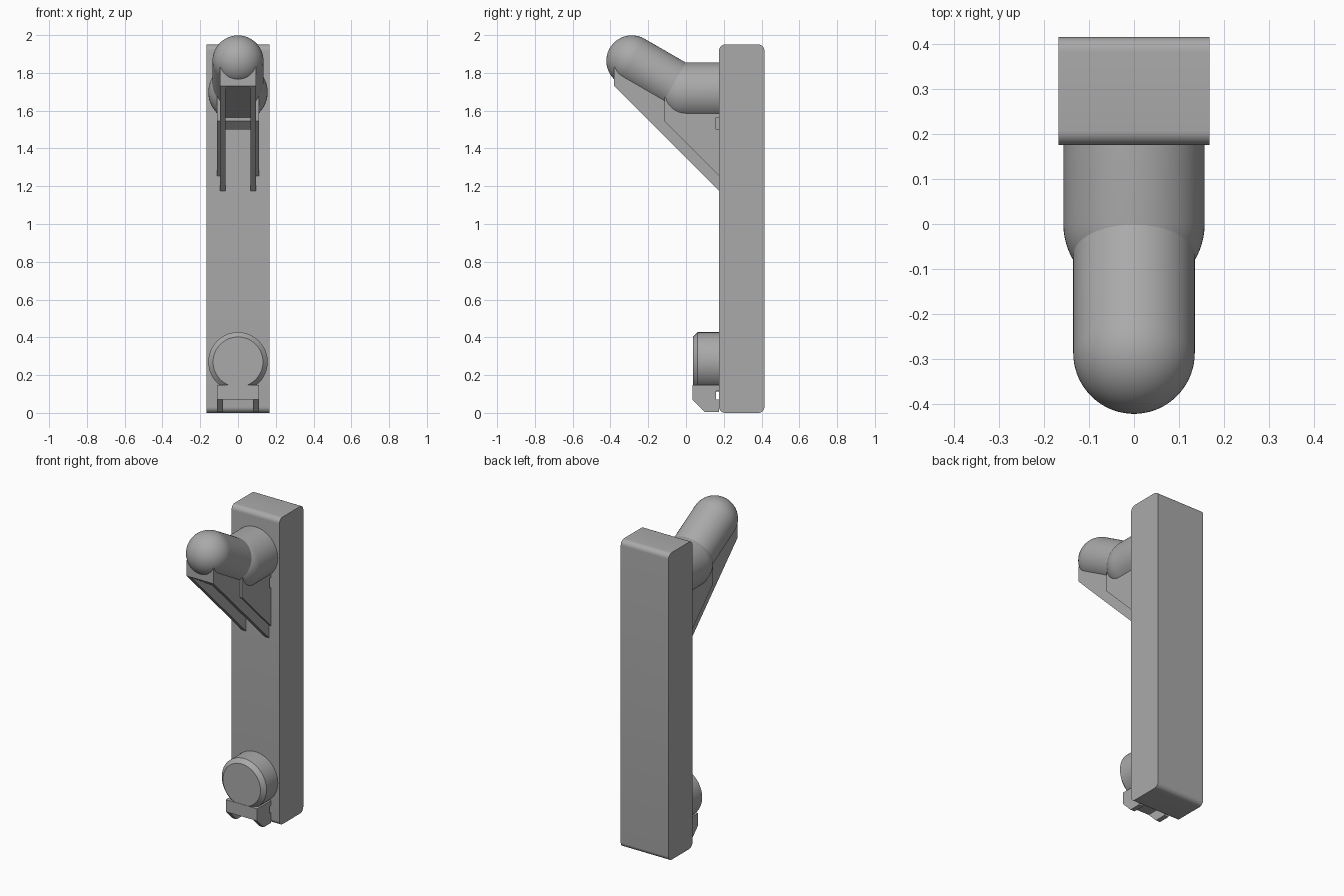
import bpy, bmesh, math
from mathutils import Vector, Matrix

if "Cube" in bpy.data.objects:
    bpy.data.objects.remove(bpy.data.objects["Cube"])

grey = bpy.data.materials.new("plain grey")
grey.diffuse_color = (0.4, 0.4, 0.4, 1)
grey.use_nodes = True
grey.node_tree.nodes["Principled BSDF"].inputs["Base Color"].default_value = grey.diffuse_color


def finish(name, bm, smooth=True):
    bmesh.ops.recalc_face_normals(bm, faces=bm.faces)
    me = bpy.data.meshes.new(name)
    bm.to_mesh(me)
    bm.free()
    ob = bpy.data.objects.new(name, me)
    bpy.context.collection.objects.link(ob)
    me.materials.append(grey)
    if smooth:
        bpy.ops.object.select_all(action='DESELECT')
        ob.select_set(True)
        bpy.context.view_layer.objects.active = ob
        bpy.ops.object.shade_smooth_by_angle(angle=math.radians(30))
    return ob


def prism(bm, profile, x0, x1):
    """Extrude a (y, z) outline from x0 to x1."""
    a = [bm.verts.new((x0, y, z)) for y, z in profile]
    b = [bm.verts.new((x1, y, z)) for y, z in profile]
    bm.faces.new(a)
    bm.faces.new(b[::-1])
    n = len(a)
    for i in range(n):
        j = (i + 1) % n
        bm.faces.new((a[i], b[i], b[j], a[j]))


def bracket(name, leg, web, inner, outer):
    """Two mirrored side plates joined by a shallower web."""
    bm = bmesh.new()
    prism(bm, leg, inner, outer)
    prism(bm, leg, -outer, -inner)
    prism(bm, web, -inner, inner)
    return finish(name, bm, False)


def rod(name, start, direction, rings, segments=64):
    """Turn (distance, radius) rings around an axis; zero radius makes a tip."""
    bm = bmesh.new()
    turn = Matrix.Translation(start) @ Vector(direction).to_track_quat('Z', 'Y').to_matrix().to_4x4()
    loops = []
    for d, r in rings:
        if r < 1e-5:
            loops.append([bm.verts.new(turn @ Vector((0, 0, d)))] * segments)
        else:
            loops.append([bm.verts.new(turn @ Vector((r * math.cos(t), r * math.sin(t), d)))
                          for t in (2 * math.pi * k / segments for k in range(segments))])
    for a, b in zip(loops, loops[1:]):
        for i in range(segments):
            j = (i + 1) % segments
            quad = list(dict.fromkeys((a[i], a[j], b[j], b[i])))
            bm.faces.new(quad)
    for loop in (loops[0], loops[-1]):
        if loop[0] is not loop[1]:
            bm.faces.new(loop)
    return finish(name, bm)


def dome(at, r, steps=16):
    """Rings of a half sphere closing a rod."""
    return [(at + r * math.sin(a), r * math.cos(a))
            for a in (math.pi / 2 * k / steps for k in range(steps + 1))]


# Upright bar with rounded long edges
Y0, Y1, Z1, R = 0.175, 0.415, 1.95, 0.032
outline = []
for cy, cz, q in ((Y1 - R, Z1 - R, 0), (Y0 + R, Z1 - R, 1), (Y0 + R, R, 2), (Y1 - R, R, 3)):
    for k in range(9):
        a = math.pi / 2 * (q + k / 8)
        outline.append((cy + R * math.cos(a), cz + R * math.sin(a)))
bm = bmesh.new()
prism(bm, outline, -0.168, 0.168)
finish("upright_bar", bm)

# Arm: round-ended stub, then a narrower rod rising at 30 degrees
AZ = 1.698
rod("arm_stub", (0, 0.19, AZ), (0, -1, 0), [(0, 0.157)] + dome(0.19, 0.157))
c, s = math.cos(math.radians(30)), math.sin(math.radians(30))
rod("arm_rod", (0, 0, AZ), (0, -c, s), [(0, 0.135)] + dome(0.331, 0.135))

# Lower chamfered button
rod("lower_button", (0, 0.19, 0.27), (0, -1, 0), [(0, 0.157), (0.128, 0.157), (0.153, 0.132)])

# Long bracket below the rising rod
bracket("long_bracket",
        [(-0.38, 1.83), (-0.38, 1.73), (0.175, 1.175), (0.175, AZ), (0, AZ), (-0.285, 1.863)],
        [(-0.38, 1.83), (-0.38, 1.73), (-0.1, 1.555), (0, 1.555), (0, AZ), (-0.285, 1.863)],
        0.065, 0.095)

# Short bracket below the stub, notched where it meets the bar
bracket("short_bracket",
        [(-0.115, 1.72), (-0.115, 1.545), (0.175, 1.255), (0.175, 1.5), (0.16, 1.5),
         (0.16, 1.565), (0.175, 1.565), (0.175, 1.66), (0, 1.66)],
        [(-0.115, 1.72), (-0.115, 1.545), (-0.07, 1.5), (0.16, 1.5), (0.16, 1.66), (0, 1.66)],
        0.08, 0.11)

# Foot bracket below the button
bracket("foot_bracket",
        [(0.035, 0.147), (0.035, 0.07), (0.1, 0.005), (0.175, 0.005), (0.175, 0.07), (0.16, 0.07),
         (0.16, 0.115), (0.175, 0.115), (0.175, 0.147)],
        [(0.035, 0.147), (0.035, 0.07), (0.16, 0.07), (0.16, 0.147)],
        0.08, 0.11)
